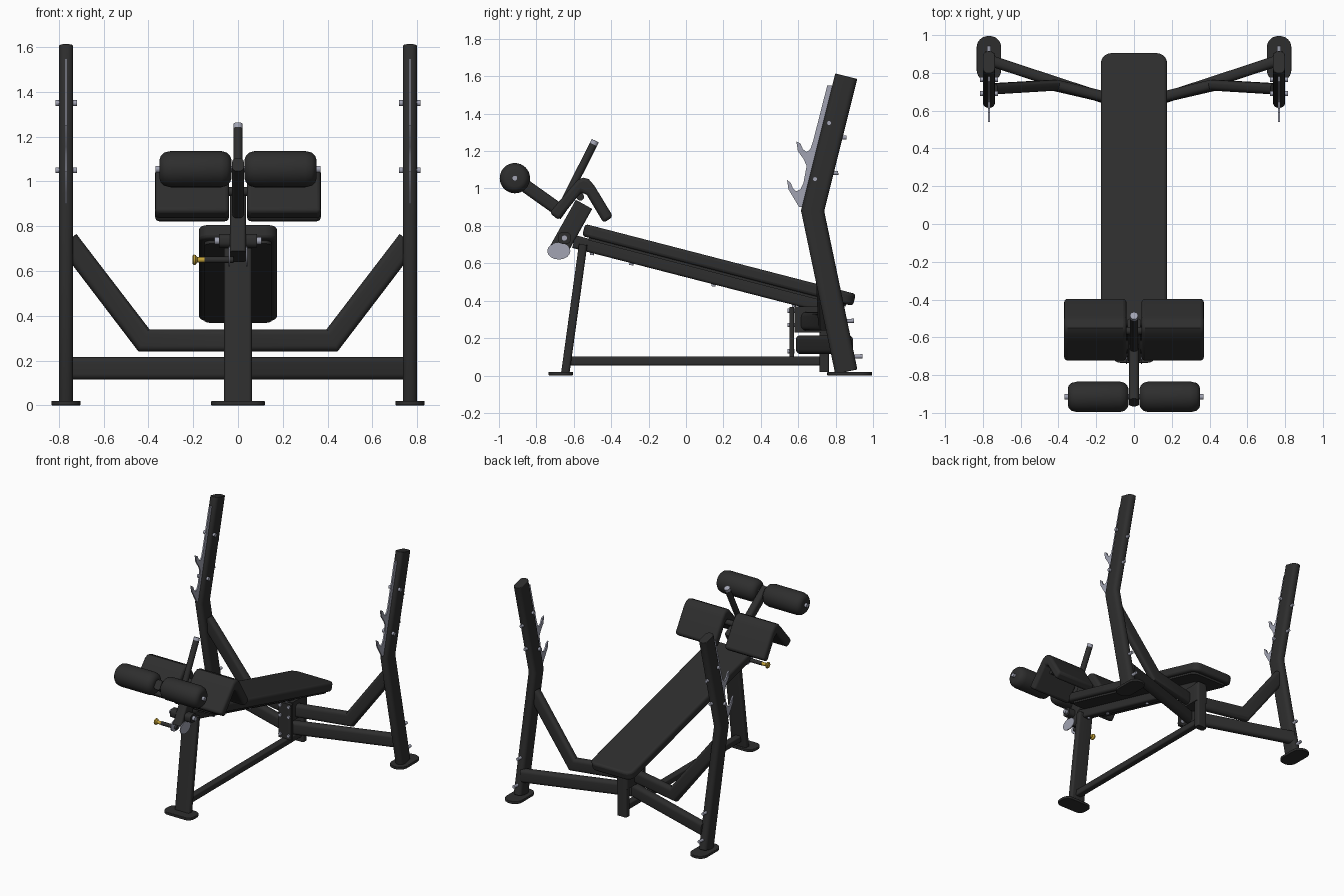
import bpy, bmesh, math
from mathutils import Vector

if "Cube" in bpy.data.objects:
    bpy.data.objects.remove(bpy.data.objects["Cube"])


def material(name, rgb):
    m = bpy.data.materials.new(name)
    m.diffuse_color = (*rgb, 1)
    m.use_nodes = True
    m.node_tree.nodes["Principled BSDF"].inputs["Base Color"].default_value = m.diffuse_color
    return m


BLACK = material("black", (0.027, 0.027, 0.027))
STEEL = material("steel", (0.36, 0.37, 0.45))
YELLOW = material("yellow", (0.55, 0.36, 0.04))


def finish(name, bm, mat, bevel=0):
    bmesh.ops.recalc_face_normals(bm, faces=bm.faces)
    me = bpy.data.meshes.new(name)
    bm.to_mesh(me)
    bm.free()
    me.materials.append(mat)
    ob = bpy.data.objects.new(name, me)
    bpy.context.collection.objects.link(ob)
    if bevel:
        mod = ob.modifiers.new("bevel", "BEVEL")
        mod.width, mod.segments, mod.limit_method = bevel, 3, "ANGLE"
        mod.angle_limit = math.radians(40)
    return ob


def section(w, h, r, n=6):
    """Rounded rectangle outline."""
    r = min(r, w / 2 - 1e-4, h / 2 - 1e-4)
    out = []
    for k, (sx, sy) in enumerate([(1, 1), (-1, 1), (-1, -1), (1, -1)]):
        for i in range(n + 1):
            a = math.pi / 2 * (k + i / n)
            out.append((sx * (w / 2 - r) + r * math.cos(a),
                        sy * (h / 2 - r) + r * math.sin(a)))
    return out


def sweep(name, pts, ref, w, h, r, mat=BLACK, bevel=0):
    """Rounded tube along a path with mitred bends; w is measured along ref."""
    pts = [Vector(p) for p in pts]
    bm = bmesh.new()
    rings = []
    for i, p in enumerate(pts):
        d0 = (p - pts[i - 1]).normalized() if i else None
        d1 = (pts[i + 1] - p).normalized() if i + 1 < len(pts) else None
        t = ((d0 or d1) + (d1 or d0)).normalized()
        a = Vector(ref)
        a = (a - t * a.dot(t)).normalized()
        b = t.cross(a) / max(0.5, t.dot(d0 or d1))
        rings.append([bm.verts.new(p + a * u + b * v) for u, v in section(w, h, r)])
    n = len(rings[0])
    for q, s in zip(rings, rings[1:]):
        for i in range(n):
            bm.faces.new((q[i], q[(i + 1) % n], s[(i + 1) % n], s[i]))
    bm.faces.new(rings[0])
    bm.faces.new(rings[-1])
    return finish(name, bm, mat, bevel)


def rod(name, p0, p1, r, mat=STEEL):
    d = Vector(p1) - Vector(p0)
    ref = (0, 1, 0) if abs(d.x) > 0.5 * d.length else (1, 0, 0)
    return sweep(name, [p0, p1], ref, 2 * r, 2 * r, r, mat)


def prism(name, yz, x0, x1, mat=BLACK, bevel=0):
    """Side outline extruded across x."""
    bm = bmesh.new()
    f = bm.faces.new([bm.verts.new((x0, y, z)) for y, z in yz])
    g = bmesh.ops.extrude_face_region(bm, geom=[f])["geom"]
    bmesh.ops.translate(bm, verts=[v for v in g if isinstance(v, bmesh.types.BMVert)],
                        vec=(x1 - x0, 0, 0))
    return finish(name, bm, mat, bevel)


def lathe_x(name, prof, y, z, mat=BLACK, n=32):
    """Turned part around an axis parallel to x, from (x, radius) pairs."""
    bm = bmesh.new()
    rings = [[bm.verts.new((x, y + r * math.cos(2 * math.pi * i / n),
                            z + r * math.sin(2 * math.pi * i / n))) for i in range(n)]
             for x, r in prof]
    for q, s in zip(rings, rings[1:]):
        for i in range(n):
            bm.faces.new((q[i], q[(i + 1) % n], s[(i + 1) % n], s[i]))
    bm.faces.new(rings[0])
    bm.faces.new(rings[-1])
    return finish(name, bm, mat)


X, Y, Z = (1, 0, 0), (0, 1, 0), (0, 0, 1)

hook_outline = [(0.79, 1.55), (0.755, 1.55), (0.68, 1.255), (0.665, 1.21), (0.645, 1.195),
                (0.625, 1.21), (0.612, 1.24), (0.59, 1.252), (0.598, 1.20), (0.63, 1.155),
                (0.645, 1.12), (0.628, 1.03), (0.612, 0.995), (0.59, 0.985), (0.572, 1.0),
                (0.56, 1.03), (0.54, 1.045), (0.548, 0.995), (0.575, 0.95), (0.605, 0.90),
                (0.64, 0.90)]
cushion_outline = [(-0.73, 0.87), (-0.62, 1.0), (-0.58, 1.045), (-0.55, 1.058), (-0.52, 1.05),
                   (-0.49, 1.015), (-0.39, 0.85), (-0.44, 0.815), (-0.53, 0.965),
                   (-0.56, 0.98), (-0.68, 0.83)]

for s, side in ((1, "right"), (-1, "left")):
    # Rack upright with foot and bar hooks
    x = 0.768 * s
    sweep(side + "_upright", [(x, 0.857, 0.02), (x, 0.677, 0.88), (x, 0.857, 1.60)],
          X, 0.064, 0.121, 0.028, bevel=0.004)
    sweep(side + "_foot", [(x, 0.875, 0), (x, 0.875, 0.02)], X, 0.13, 0.24, 0.06, bevel=0.004)
    prism(side + "_bar_hooks", hook_outline, x - 0.005, x + 0.005, STEEL)
    for y, z in ((0.765, 1.35), (0.69, 1.05)):
        rod(side + "_hook_bolt", (x - 0.048, y, z), (x + 0.048, y, z), 0.013)
    for y, z in ((0.845, 1.27), (0.80, 1.08), (0.885, 0.29), (0.93, 0.10)):
        rod(side + "_rear_bolt", (x, y - 0.06, z), (x, y + 0.014, z + 0.003), 0.011)
    # Lower and upper cross members
    sweep(side + "_lower_crossbar", [(0, 0.615, 0.165), (x * 0.99, 0.865, 0.165)],
          Z, 0.10, 0.058, 0.025)
    sweep(side + "_upper_arm", [(0, 0.635, 0.29), (0.42 * s, 0.735, 0.29), (x * 0.99, 0.715, 0.735)],
          Y, 0.058, 0.098, 0.025)
    # Knee cushion and ankle roller
    prism(side + "_knee_cushion", cushion_outline, 0.04 * s, 0.37 * s, bevel=0.018)
    lathe_x(side + "_ankle_roller",
            [(s * a, r) for a, r in ((0.03, 0.045), (0.035, 0.058), (0.05, 0.074), (0.075, 0.081),
                                     (0.30, 0.081), (0.33, 0.074), (0.345, 0.06), (0.35, 0.045))],
            -0.915, 1.055)
    rod(side + "_roller_axle", (0, -0.915, 1.055), (0.368 * s, -0.915, 1.055), 0.015)

# Seat pad, backing board and supporting beam
tilt = math.radians(-14.5)
for name, w, l, t, off, r in (("bench_pad", 0.35, 1.495, 0.066, 0.002, 0.055),
                              ("pad_board", 0.30, 1.42, 0.014, -0.038, 0.04)):
    ob = sweep(name, [(0, 0, -t / 2), (0, 0, t / 2)], X, w, l, r, bevel=0.016 if t > 0.03 else 0)
    ob.rotation_euler.x = tilt
    ob.location = (0, 0.176 - off * math.sin(tilt), 0.589 + off * math.cos(tilt))
sweep("bench_beam", [(0, -0.60, 0.716), (0, 0.72, 0.376)], X, 0.06, 0.07, 0.015)
for y in (-0.5, -0.29, 0.15, 0.58):
    z = 0.527 - 0.2576 * y
    rod("beam_bolt", (0, y, z + 0.02), (0, y - 0.003, z - 0.012), 0.011)

# Front leg, foot, floor tube and rear post
sweep("front_leg", [(0, -0.645, 0.015), (0, -0.55, 0.70)], X, 0.125, 0.045, 0.015)
sweep("front_foot", [(0, -0.67, 0), (0, -0.67, 0.02)], X, 0.24, 0.13, 0.05, bevel=0.004)
sweep("floor_tube", [(0, -0.63, 0.078), (0, 0.73, 0.078)], X, 0.05, 0.048, 0.01)
sweep("rear_post", [(0, 0.74, 0.02), (0, 0.74, 0.38)], X, 0.08, 0.05, 0.012)
sweep("joint_plate", [(0, 0.565, 0.10), (0, 0.565, 0.365)], X, 0.11, 0.025, 0.005)
sweep("beam_bracket", [(0, 0.67, 0.23), (0, 0.67, 0.37)], X, 0.09, 0.18, 0.01)
for z in (0.13, 0.27, 0.345):
    for x in (-0.035, 0.035):
        rod("joint_bolt", (x, 0.58, z), (x, 0.542, z), 0.012)

# Leg holder: pivot block, swing tube, roller arm and handle
sweep("swing_tube", [(0, -0.545, 0.915), (0, -0.685, 0.665)], X, 0.07, 0.10, 0.012)
sweep("pivot_sleeve", [(-0.085, -0.65, 0.735), (0.085, -0.65, 0.735)], Y, 0.07, 0.062, 0.025)
rod("pivot_pin", (-0.105, -0.65, 0.735), (0.105, -0.65, 0.735), 0.016)
sweep("roller_arm", [(0, -0.945, 1.075), (0, -0.65, 0.865)], X, 0.052, 0.07, 0.02)
rod("cushion_rod", (-0.3, -0.565, 0.955), (0.3, -0.565, 0.955), 0.02, BLACK)
rod("grip_handle", (0, -0.68, 0.87), (0, -0.495, 1.235), 0.021, BLACK)
rod("grip_tip", (0, -0.495, 1.235), (0, -0.485, 1.255), 0.021)

# Adjustment plate and pull pin
plate = [(-0.68 + 0.062 * math.cos(a), 0.665 + 0.045 * math.sin(a))
         for a in (2 * math.pi * i / 16 for i in range(16))]
for x in (-0.042, 0.036):
    prism("adjustment_plate", plate, x, x + 0.006, STEEL)
rod("pull_pin_sleeve", (-0.15, -0.69, 0.65), (-0.02, -0.69, 0.65), 0.014, BLACK)
lathe_x("pull_knob", [(-0.203, 0.018), (-0.198, 0.023), (-0.19, 0.022), (-0.182, 0.012),
                      (-0.145, 0.012)], -0.69, 0.65, YELLOW, 20)

# Smooth rounded surfaces, keep hard edges crisp
bpy.ops.object.select_all(action="SELECT")
bpy.context.view_layer.objects.active = bpy.context.collection.objects[0]
bpy.ops.object.shade_smooth_by_angle(angle=math.radians(35))
